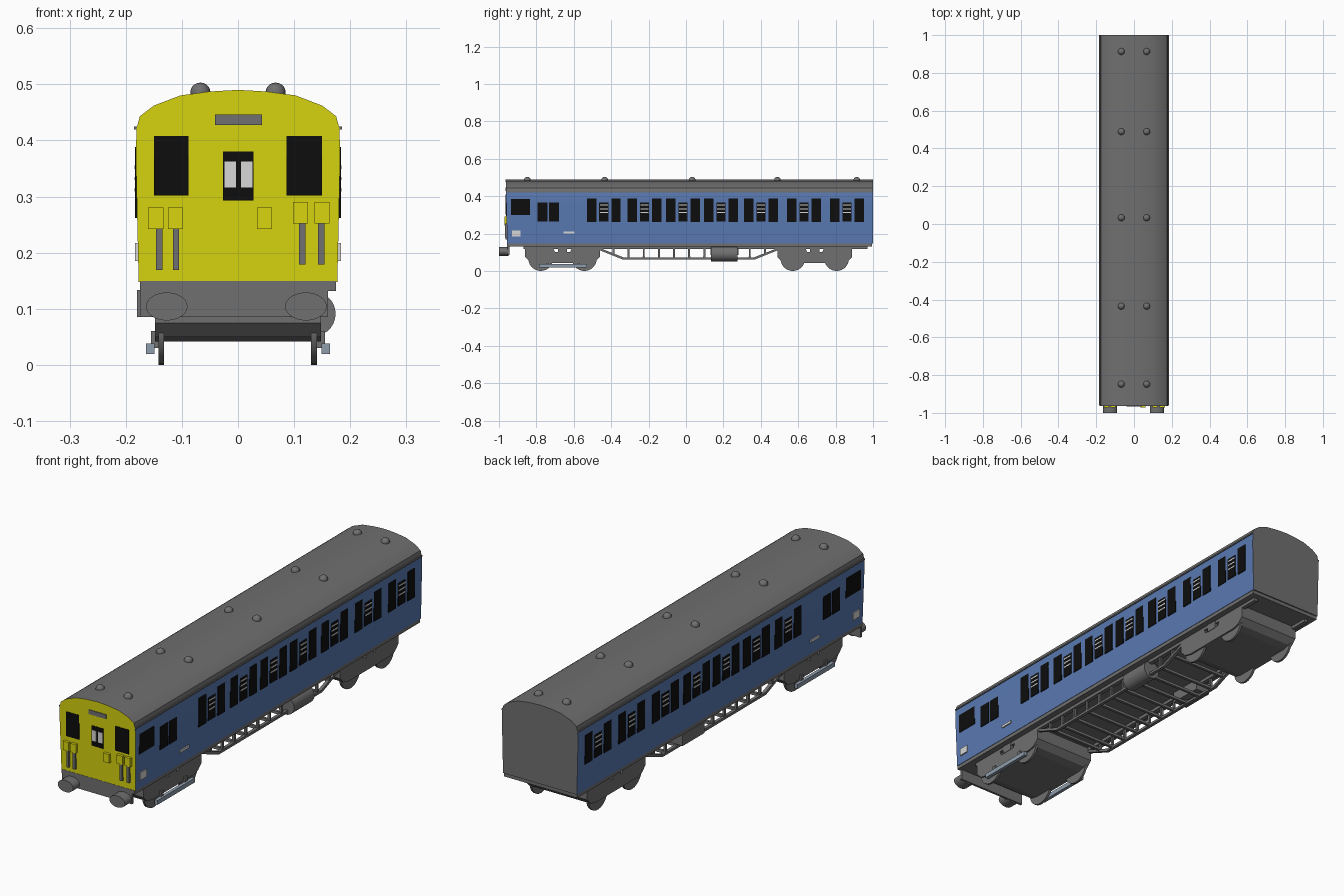
import bpy, bmesh, math
from mathutils import Matrix

if "Cube" in bpy.data.objects:
    bpy.data.objects.remove(bpy.data.objects["Cube"])


def mat(name, rgb):
    m = bpy.data.materials.new(name)
    m.diffuse_color = (*rgb, 1)
    m.use_nodes = True
    m.node_tree.nodes["Principled BSDF"].inputs["Base Color"].default_value = m.diffuse_color
    return m


GREY = mat("dark_grey", (0.16, 0.16, 0.16))
BLUE = mat("rail_blue", (0.10, 0.19, 0.44))
YELLOW = mat("warning_yellow", (0.69, 0.66, 0.005))
BLACK = mat("black_glass", (0.004, 0.004, 0.004))
WHITE = mat("pale_grey", (0.68, 0.68, 0.68))
STEEL = mat("shoe_steel", (0.28, 0.34, 0.42))


def finish(name, bm, *mats, smooth=False):
    bmesh.ops.recalc_face_normals(bm, faces=bm.faces)
    me = bpy.data.meshes.new(name)
    bm.to_mesh(me)
    bm.free()
    for m in mats:
        me.materials.append(m)
    ob = bpy.data.objects.new(name, me)
    bpy.context.collection.objects.link(ob)
    if smooth:
        bpy.ops.object.select_all(action='DESELECT')
        ob.select_set(True)
        bpy.context.view_layer.objects.active = ob
        bpy.ops.object.shade_smooth_by_angle(angle=math.radians(30))
    return ob


def add_box(bm, x0, x1, y0, y1, z0, z1):
    m = Matrix.Translation(((x0 + x1) / 2, (y0 + y1) / 2, (z0 + z1) / 2)) @ \
        Matrix.Diagonal((abs(x1 - x0), abs(y1 - y0), abs(z1 - z0), 1))
    bmesh.ops.create_cube(bm, size=1, matrix=m)


def boxes(name, material, items):
    bm = bmesh.new()
    for b in items:
        add_box(bm, *b)
    return finish(name, bm, material)


def add_cyl(bm, axis, centre, ra, rb, length, seg=28):
    rot = Matrix.Rotation(math.pi / 2, 4, 'Y' if axis == 'X' else 'X')
    bmesh.ops.create_cone(bm, cap_ends=True, segments=seg, radius1=1, radius2=1, depth=1,
                          matrix=Matrix.Translation(centre) @ rot @ Matrix.Diagonal((ra, rb, length, 1)))


def add_side_profile(bm, pts, x0, x1):
    """Extrude a (y, z) outline from x0 to x1."""
    face = bm.faces.new([bm.verts.new((x0, y, z)) for y, z in pts])
    out = bmesh.ops.extrude_face_region(bm, geom=[face])
    bmesh.ops.translate(bm, vec=(x1 - x0, 0, 0),
                        verts=[g for g in out['geom'] if isinstance(g, bmesh.types.BMVert)])


# Body shell: one cross-section swept along y, slightly raked cab end
half = [(0.177, 0.148), (0.182, 0.365), (0.181, 0.42), (0.175, 0.443), (0.15, 0.462),
        (0.103, 0.480), (0.052, 0.487)]
section = half + [(0, 0.49)] + [(-x, z) for x, z in reversed(half)]


def front_y(z):
    return -0.956 - 0.008 * (z - 0.148) / 0.34


bm = bmesh.new()
front = [bm.verts.new((x, front_y(z), z)) for x, z in section]
back = [bm.verts.new((x, 1.0, z)) for x, z in section]
n = len(section)
for i in range(n):
    j = (i + 1) % n
    bm.faces.new((front[i], front[j], back[j], back[i]))
bm.faces.new(front)
bm.faces.new(back)
bmesh.ops.recalc_face_normals(bm, faces=bm.faces)
for f in bm.faces:
    c = f.calc_center_median()
    if f.normal.y < -0.9:
        f.material_index = 2
    elif abs(f.normal.x) > 0.97 and c.z < 0.42:
        f.material_index = 1
finish("carriage_body", bm, GREY, BLUE, YELLOW, smooth=True)

# Roof gutters
boxes("roof_gutters", GREY, [(s * 0.178, s * 0.185, -0.962, 1.0, 0.419, 0.425) for s in (-1, 1)])

# Roof ventilators
bm = bmesh.new()
for y in (-0.848, -0.435, 0.033, 0.489, 0.913):
    for x in (-0.067, 0.067):
        bmesh.ops.create_uvsphere(bm, u_segments=16, v_segments=10, radius=0.018,
                                  matrix=Matrix.Translation((x, y, 0.485)))
finish("roof_vents", bm, GREY, smooth=True)

# Side windows: cab window, two door lights, seven bays with a slatted door light
panes, slats, plates = [], [], []
for s in (-1, 1):
    a, b, c = s * 0.176, s * 0.1832, s * 0.1842
    panes.append((a, b, -0.935, -0.835, 0.30, 0.385))
    panes += [(a, b, y, y + 0.052, 0.265, 0.365) for y in (-0.793, -0.732)]
    for y in (-0.439, -0.222, -0.016, 0.187, 0.401, 0.631, 0.861):
        panes += [(a, b, y + d - 0.025, y + d + 0.025, 0.262, 0.388) for d in (-0.065, 0.065)]
        panes.append((a, b, y - 0.025, y + 0.025, 0.265, 0.365))
        slats += [(a, c, y - 0.022, y + 0.022, z, z + 0.006) for z in (0.309, 0.329, 0.349)]
    plates += [(a, b, -0.93, -0.885, 0.185, 0.217), (a, b, -0.655, -0.595, 0.199, 0.21)]
boxes("side_windows", BLACK, panes)
boxes("window_slats", WHITE, slats)
boxes("side_panels", WHITE, plates)


# Cab front details
def on_front(x0, x1, z0, z1, t=0.003):
    y = front_y((z0 + z1) / 2)
    return (x0, x1, y - t, y + 0.005, z0, z1)


boxes("cab_windows", BLACK, [on_front(-0.15, -0.088, 0.302, 0.408), on_front(0.086, 0.15, 0.302, 0.408),
                             on_front(-0.027, 0.028, 0.293, 0.38)])
boxes("route_panels", WHITE, [on_front(-0.024, -0.004, 0.316, 0.362, 0.005),
                              on_front(0.005, 0.026, 0.316, 0.362, 0.005)])
boxes("destination_panel", GREY, [on_front(-0.041, 0.043, 0.427, 0.446)])
boxes("jumper_boxes", YELLOW, [on_front(x, x + 0.027, z, z + 0.038, 0.012) for x, z in
                               ((-0.16, 0.242), (-0.125, 0.242), (0.034, 0.242), (0.098, 0.252), (0.136, 0.252))])
boxes("jumper_cables", GREY, [on_front(x, x + 0.011, z, z + 0.073, 0.009) for x, z in
                              ((-0.146, 0.169), (-0.116, 0.169), (0.109, 0.179), (0.143, 0.179))])

# Underframe, solebars and buffer beam
frame = [(-0.175, 0.175, -0.957, 0.995, 0.132, 0.149),
         (-0.174, 0.16, -0.955, -0.945, 0.085, 0.133)]
frame += [(s * 0.13, s * 0.148, -0.87, 0.97, 0.118, 0.134) for s in (-1, 1)]
boxes("underframe", GREY, frame)

# Oval buffers
bm = bmesh.new()
for x in (-0.127, 0.121):
    add_cyl(bm, 'Y', (x, -0.975, 0.104), 0.037, 0.025, 0.05)
finish("buffers", bm, GREY, smooth=True)

# Truss: dropped chord, posts and cross members
chord = [(-0.51, 0.13), (-0.34, 0.062), (0.37, 0.062), (0.54, 0.13), (0.51, 0.13), (0.365, 0.073),
         (-0.335, 0.073), (-0.48, 0.13)]
bm = bmesh.new()
for s in (-1, 1):
    add_side_profile(bm, chord, s * 0.132, s * 0.146)
for i in range(11):
    y = -0.388 + i * 0.081
    low = 0.066 if -0.34 < y < 0.37 else 0.088
    for s in (-1, 1):
        add_box(bm, s * 0.134, s * 0.144, y - 0.005, y + 0.005, low, 0.133)
    add_box(bm, -0.14, 0.14, y - 0.006, y + 0.006, low, low + 0.012)
finish("underframe_truss", bm, GREY)

# Air reservoir on the right, equipment box on the left
bm = bmesh.new()
add_cyl(bm, 'Y', (0.134, 0.205, 0.091), 0.04, 0.04, 0.14)
finish("air_reservoir", bm, GREY, smooth=True)
boxes("equipment_box", GREY, [(-0.18, -0.11, 0.13, 0.28, 0.085, 0.133)])

# Bogies with wheels
outline = [(-0.20, 0.13), (-0.20, 0.075), (-0.175, 0.05), (-0.14, 0.042), (0.14, 0.042), (0.175, 0.05),
           (0.20, 0.075), (0.20, 0.13), (0.05, 0.122), (0.04, 0.1), (-0.04, 0.1), (-0.05, 0.122)]
for name, cy in (("front", -0.66), ("rear", 0.688)):
    bm = bmesh.new()
    add_side_profile(bm, [(cy + y, z) for y, z in outline], -0.148, 0.148)
    add_box(bm, -0.15, 0.15, cy - 0.025, cy + 0.025, 0.098, 0.135)
    finish(name + "_bogie", bm, GREY)
    bm = bmesh.new()
    for y in (cy - 0.117, cy + 0.117):
        for x in (-0.1365, 0.1355):
            add_cyl(bm, 'X', (x, y, 0.066), 0.066, 0.066, 0.01)
    finish(name + "_wheels", bm, GREY, smooth=True)

# Collector shoe beams on the front bogie
shoes = [(s * 0.149, s * 0.164, -0.785, -0.53, 0.019, 0.038) for s in (-1, 1)]
boxes("collector_shoes", STEEL, shoes)
boxes("shoe_brackets", GREY, [(s * 0.14, s * 0.155, y - 0.008, y + 0.008, 0.03, 0.06)
                              for s in (-1, 1) for y in (-0.74, -0.575)])
